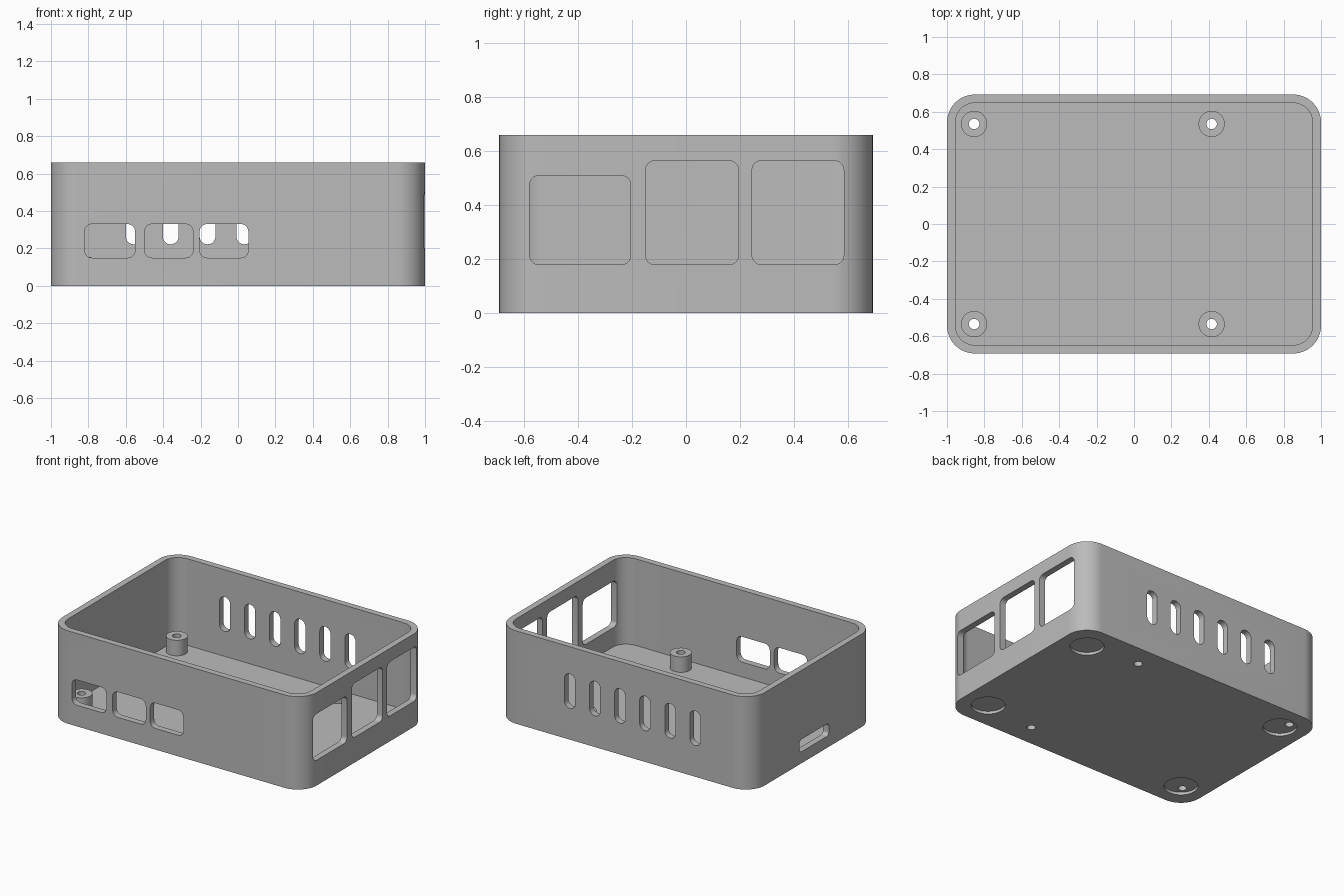
import bpy
import bmesh
import math
from mathutils import Vector

cube = bpy.data.objects.get("Cube")
if cube:
    bpy.data.objects.remove(cube, do_unlink=True)

LENGTH, DEPTH, HEIGHT = 2.0, 1.385, 0.66
WALL, FLOOR = 0.045, 0.045

grey = bpy.data.materials.new("plain_grey")
grey.use_nodes = True
grey.diffuse_color = (0.5, 0.5, 0.5, 1)
grey.node_tree.nodes["Principled BSDF"].inputs["Base Color"].default_value = (0.5, 0.5, 0.5, 1)

# How a flat profile (u, v) at distance w lies along each axis
PLACE = {
    "x": lambda u, v, w: Vector((w, u, v)),
    "y": lambda u, v, w: Vector((u, w, v)),
    "z": lambda u, v, w: Vector((u, v, w)),
}


def prism(name, axis, u, v, w, radius, steps=8):
    """Rounded rectangle spanning ranges u and v, extruded over range w."""
    bm = bmesh.new()
    corners = ((u[1], v[1], -1, -1), (u[0], v[1], 1, -1),
               (u[0], v[0], 1, 1), (u[1], v[0], -1, 1))
    ring = []
    for quarter, (cu, cv, su, sv) in enumerate(corners):
        for i in range(steps + 1):
            a = math.pi / 2 * (quarter + i / steps)
            ring.append(bm.verts.new(PLACE[axis](
                cu + radius * (su + math.cos(a)),
                cv + radius * (sv + math.sin(a)), w[0])))
    bmesh.ops.remove_doubles(bm, verts=ring, dist=1e-5)
    base = bm.faces.new([p for p in ring if p.is_valid])
    top = bmesh.ops.extrude_face_region(bm, geom=[base], use_keep_orig=True)
    moved = [g for g in top["geom"] if isinstance(g, bmesh.types.BMVert)]
    bmesh.ops.translate(bm, verts=moved, vec=PLACE[axis](0, 0, w[1] - w[0]))
    bmesh.ops.recalc_face_normals(bm, faces=bm.faces)
    mesh = bpy.data.meshes.new(name)
    bm.to_mesh(mesh)
    bm.free()
    mesh.materials.append(grey)
    obj = bpy.data.objects.new(name, mesh)
    bpy.context.collection.objects.link(obj)
    return obj


def cylinder(name, x, y, radius, z):
    return prism(name, "z", (x - radius, x + radius), (y - radius, y + radius), z, radius)


def combine(body, tools, operation):
    """Apply boolean operations to the body and discard the tools."""
    for tool in tools:
        tool.hide_render = True
        mod = body.modifiers.new(tool.name, "BOOLEAN")
        mod.operation = operation
        mod.solver = "EXACT"
        mod.object = tool
    bpy.context.view_layer.update()
    graph = bpy.context.evaluated_depsgraph_get()
    result = bpy.data.meshes.new_from_object(body.evaluated_get(graph))
    body.modifiers.clear()
    body.data = result
    for tool in tools:
        bpy.data.objects.remove(tool, do_unlink=True)


# Open tray with rounded corners
hx, hy = LENGTH / 2, DEPTH / 2
case = prism("case_body", "z", (-hx, hx), (-hy, hy), (0, HEIGHT), 0.15, 14)
cavity = prism("cavity", "z", (WALL - hx, hx - WALL), (WALL - hy, hy - WALL),
               (FLOOR, HEIGHT + 0.2), 0.105, 14)
combine(case, [cavity], "DIFFERENCE")

# Board standoffs rising from the floor
mounts = [(x, y) for x in (-0.855, 0.415) for y in (-0.535, 0.535)]
combine(case, [cylinder("standoff", x, y, 0.07, (FLOOR / 2, 0.155))
               for x, y in mounts], "UNION")

cutters = []

# Screw holes and shallow foot recesses underneath
for x, y in mounts:
    cutters.append(cylinder("screw_hole", x, y, 0.028, (-0.1, 0.3)))
for x in (-0.81, 0.81):
    for y in (-0.495, 0.495):
        cutters.append(cylinder("foot_recess", x, y, 0.11, (-0.1, 0.02)))

# Front connector openings
for u in ((-0.82, -0.55), (-0.5, -0.24), (-0.205, 0.055)):
    cutters.append(prism("front_opening", "y", u, (0.15, 0.33), (-0.8, -0.6), 0.04))

# Tall ports in the left wall
for u, top in (((-0.58, -0.205), 0.51), ((-0.15, 0.195), 0.565), ((0.245, 0.585), 0.565)):
    cutters.append(prism("side_port", "x", u, (0.18, top), (0.9, 1.1), 0.035))

# Ventilation slots along the back
for i in range(6):
    x = -0.557 + 0.197 * i
    cutters.append(prism("vent_slot", "y", (x - 0.042, x + 0.042), (0.222, 0.467),
                         (0.6, 0.8), 0.041))

# Thin card slot in the right wall
cutters.append(prism("card_slot", "x", (-0.175, 0.155), (0.082, 0.17), (-1.1, -0.9), 0.025))

combine(case, cutters, "DIFFERENCE")

# Smooth the curved walls, keep the edges crisp
bpy.ops.object.select_all(action="DESELECT")
case.select_set(True)
bpy.context.view_layer.objects.active = case
bpy.ops.object.shade_smooth_by_angle(angle=math.radians(30))
